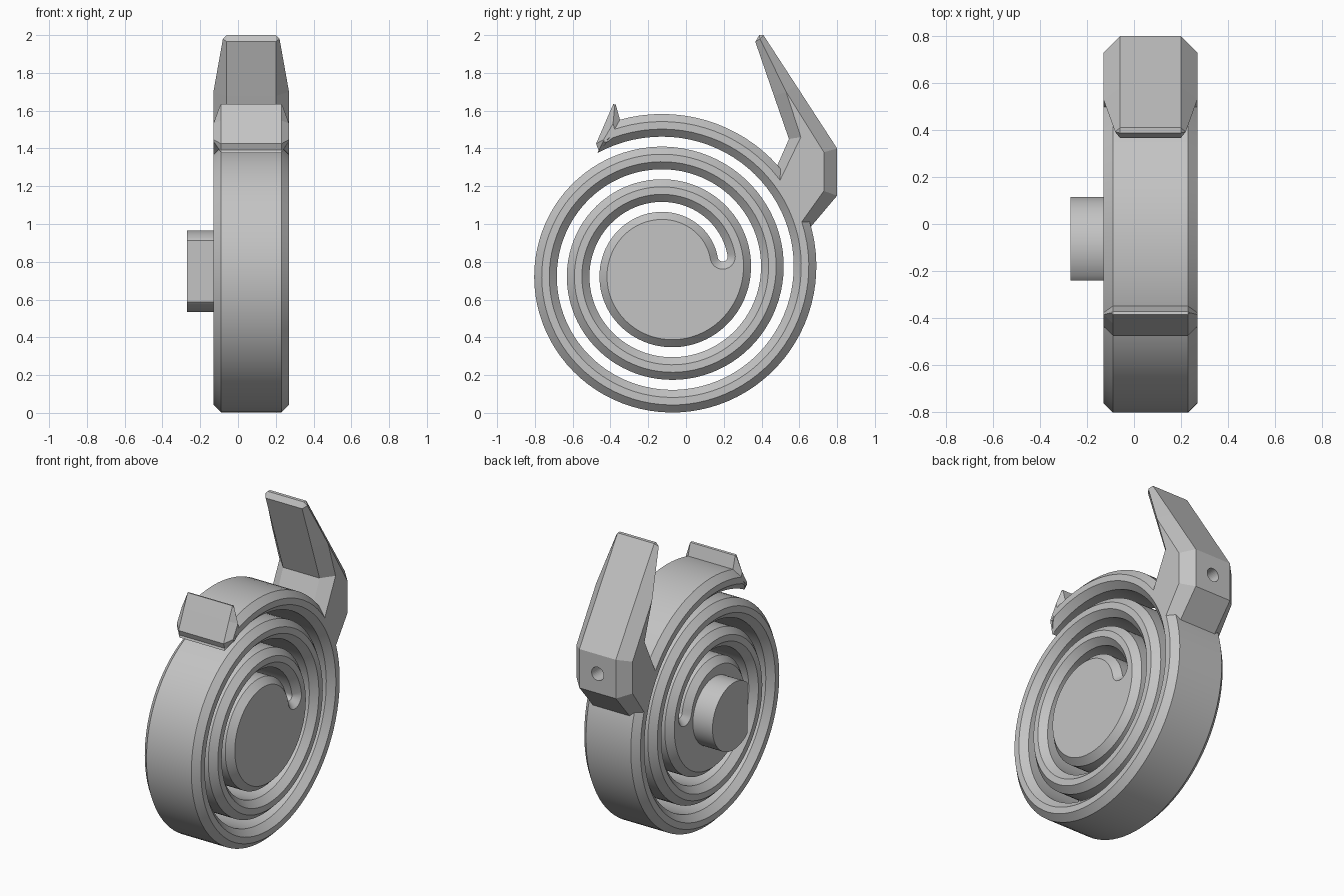
import bpy, bmesh
from math import sin, cos, pi
from mathutils import Vector

if "Cube" in bpy.data.objects:
    bpy.data.objects.remove(bpy.data.objects["Cube"], do_unlink=True)

grey = bpy.data.materials.new("plain grey")
grey.use_nodes = True
colour = (0.55, 0.55, 0.55, 1)
grey.diffuse_color = colour
grey.node_tree.nodes["Principled BSDF"].inputs["Base Color"].default_value = colour


def plate(name, outer, inner, x0, x1, smooth=False):
    """Solid from an outline in y, z; inner points (y, z, depth) form chamfered caps."""
    bm = bmesh.new()
    cache = {}

    def vert(x, y, z):
        key = (round(x, 5), round(y, 5), round(z, 5))
        if key not in cache:
            cache[key] = bm.verts.new(key)
        return cache[key]

    def face(verts):
        verts = list(dict.fromkeys(verts))
        if len(verts) > 2:
            bm.faces.new(verts)

    full = max(p[2] for p in inner)
    rims = []
    for x, sign in ((x0, -1), (x1, 1)):
        rim = [vert(x, y, z) for y, z in outer]
        cap = [vert(x + sign * d, y, z) for y, z, d in inner]
        for i in range(len(rim)):
            face([rim[i - 1], rim[i], cap[i], cap[i - 1]])
        face([v for v, p in zip(cap, inner) if p[2] == full])
        rims.append(rim)
    a, b = rims
    for i in range(len(a)):
        face([a[i - 1], a[i], b[i], b[i - 1]])
    bmesh.ops.recalc_face_normals(bm, faces=bm.faces[:])
    mesh = bpy.data.meshes.new(name)
    bm.to_mesh(mesh)
    bm.free()
    mesh.materials.append(grey)
    ob = bpy.data.objects.new(name, mesh)
    bpy.context.collection.objects.link(ob)
    bpy.ops.object.select_all(action='DESELECT')
    ob.select_set(True)
    bpy.context.view_layer.objects.active = ob
    if smooth:
        bpy.ops.object.shade_smooth_by_angle(angle=0.5)
    return ob


def inset(points, d):
    """Mitred offset to the right of the direction of travel."""
    result = []
    count = len(points)
    for i in range(count):
        p, q, r = (Vector(points[k % count]) for k in (i - 1, i, i + 1))
        t, u = (q - p).normalized(), (r - q).normalized()
        n, m = Vector((t.y, -t.x)), Vector((u.y, -u.x))
        s = q + (n + m) * d / max(1 + n.dot(m), 0.4)
        result.append((s.x, s.y, d))
    return result


# Spiral spring, wound clockwise inward from the hook to a solid hub
CY, CZ = -0.1, 0.749
PITCH, BAND, CHAMFER = 0.173, 0.12, 0.04


def polar(a, r):
    return (CY + r * sin(a), CZ + r * cos(a))


def radius(a):
    return 0.833 - PITCH * a / (2 * pi)


def sweep(a, b, drop):
    n = int(abs(b - a) / 0.07)
    return [polar(t, radius(t) - drop)
            for t in (a + (b - a) * i / n for i in range(n + 1))]


end = 4 * pi + 1.31
half_gap = (PITCH - BAND) / 2
gap_y, gap_z = polar(end, radius(end) - BAND - half_gap)
round_end = []
for i in range(1, 12):
    a = pi * i / 12
    along, out = half_gap * sin(a), -half_gap * cos(a)
    round_end.append((gap_y + out * sin(end) + along * cos(end),
                      gap_z + out * cos(end) - along * sin(end)))
outline = sweep(-0.38, end + 2 * pi, 0) + round_end + sweep(end, -0.53, BAND)
plate("spiral_spring", outline, inset(outline, CHAMFER), -0.09, 0.23, smooth=True)

# Raised hook on the free end of the spring
ridge, tip = (-0.386, 1.532, 0.04), (-0.378, 1.62, 0.008)
hook = [
    ((-0.385, 1.635), tip),
    ((-0.372, 1.632), tip),
    ((-0.347, 1.543), ridge),
    ((-0.335, 1.50), (-0.375, 1.49, 0.04)),
    ((-0.46, 1.383), (-0.43, 1.435, 0.04)),
    ((-0.476, 1.425), (-0.436, 1.447, 0.04)),
    ((-0.423, 1.548), ridge),
]
plate("end_hook", *zip(*hook), -0.09, 0.23)

# Lever arm rising from the outer coil
ridge, tip = (0.53, 1.70, 0.07), (0.392, 1.98, 0.02)
arm = [
    ((0.41, 2.0), tip),
    ((0.583, 1.734), ridge),
    ((0.80, 1.40), (0.73, 1.38, 0.07)),
    ((0.80, 1.15), (0.73, 1.175, 0.07)),
    ((0.62, 0.937), (0.605, 1.0, 0.07)),
    ((0.435, 1.20), (0.485, 1.205, 0.07)),
    ((0.545, 1.45), (0.608, 1.46, 0.07)),
    ((0.466, 1.678), ridge),
    ((0.367, 1.965), tip),
    ((0.388, 2.0), tip),
]
lever = plate("lever_arm", *zip(*arm), -0.06, 0.20)

# Round blind hole in the back of the lever
bpy.ops.mesh.primitive_cylinder_add(vertices=32, radius=0.043, depth=0.4,
                                    location=(0.07, 0.82, 1.275), rotation=(pi / 2, 0, 0))
cutter = bpy.context.object
cutter.name = "hole_cutter"
cutter.hide_render = True
cutter.data.materials.append(grey)
cut = lever.modifiers.new("hole", 'BOOLEAN')
cut.operation = 'DIFFERENCE'
cut.object = cutter
bpy.context.view_layer.objects.active = lever
bpy.ops.object.modifier_apply(modifier=cut.name)
bpy.data.objects.remove(cutter, do_unlink=True)

# Drive shaft with one flat side
shaft = []
for i in range(96):
    y, z = polar(2 * pi * i / 96, 0.216)
    shaft.append((max(y, -0.24), z))
plate("drive_shaft", shaft, [(y, z, 0) for y, z in shaft], -0.27, -0.11, smooth=True)
